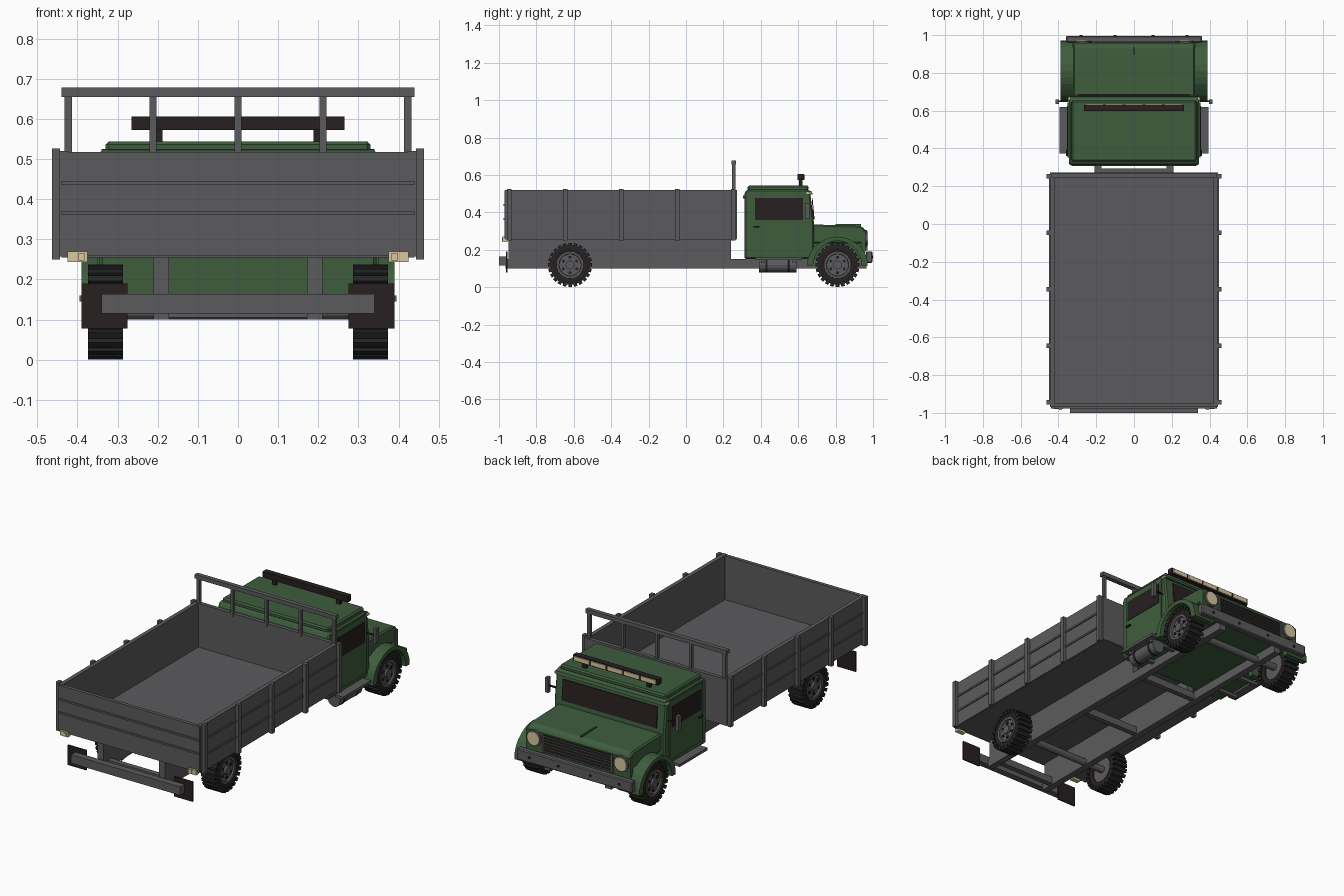
import bpy, bmesh, math
from mathutils import Matrix

if "Cube" in bpy.data.objects:
    bpy.data.objects.remove(bpy.data.objects["Cube"])

def mat(name, c):
    m = bpy.data.materials.new(name)
    m.diffuse_color = (*c, 1)
    m.use_nodes = True
    m.node_tree.nodes["Principled BSDF"].inputs["Base Color"].default_value = m.diffuse_color
    return m

GREEN = mat("body_green", (0.048, 0.108, 0.046))
GREY = mat("steel_grey", (0.105, 0.105, 0.11))
DARK = mat("dark_brown", (0.021, 0.014, 0.014))
TYRE = mat("tyre_black", (0.018, 0.018, 0.019))
CREAM = mat("lamp_cream", (0.68, 0.58, 0.35))

def finish(name, bm, m, bevel=0):
    bmesh.ops.recalc_face_normals(bm, faces=bm.faces)
    me = bpy.data.meshes.new(name)
    bm.to_mesh(me)
    bm.free()
    me.materials.append(m)
    ob = bpy.data.objects.new(name, me)
    bpy.context.collection.objects.link(ob)
    if bevel:
        b = ob.modifiers.new("bevel", 'BEVEL')
        b.width, b.segments = bevel, 1
    return ob

def add_box(bm, x0, x1, y0, y1, z0, z1, rot=None):
    mtx = Matrix.Translation(((x0+x1)/2, (y0+y1)/2, (z0+z1)/2)) @ \
        Matrix.Diagonal((abs(x1-x0), y1-y0, z1-z0, 1))
    bmesh.ops.create_cube(bm, size=1, matrix=(rot @ mtx) if rot else mtx)

def box(name, m, x0, x1, y0, y1, z0, z1, bevel=0):
    bm = bmesh.new()
    add_box(bm, x0, x1, y0, y1, z0, z1)
    return finish(name, bm, m, bevel)

def prism(name, m, pts, x0, x1, bevel=0):
    # (y, z) outline extruded along x
    bm = bmesh.new()
    a = [bm.verts.new((x0, y, z)) for y, z in pts]
    b = [bm.verts.new((x1, y, z)) for y, z in pts]
    n = len(pts)
    bm.faces.new(a)
    bm.faces.new(b)
    for i in range(n):
        bm.faces.new((a[i], a[(i+1) % n], b[(i+1) % n], b[i]))
    return finish(name, bm, m, bevel)

def cyl(name, m, axis, c, r, length, n=16):
    bm = bmesh.new()
    rot = Matrix.Rotation(math.pi/2, 4, {'X': 'Y', 'Y': 'X', 'Z': 'Z'}[axis])
    bmesh.ops.create_cone(bm, cap_ends=True, segments=n, radius1=r, radius2=r,
                          depth=length, matrix=Matrix.Translation(c) @ rot)
    return finish(name, bm, m)

def lathe(name, m, prof, c, s, n=24):
    # closed (offset, radius) profile spun around an x axis
    bm = bmesh.new()
    rings = [[bm.verts.new((c[0]+s*o, c[1]+r*math.cos(i*math.tau/n), c[2]+r*math.sin(i*math.tau/n)))
              for o, r in prof] for i in range(n)]
    k = len(prof)
    for i in range(n):
        p, q = rings[i], rings[(i+1) % n]
        for j in range(k):
            bm.faces.new((p[j], p[(j+1) % k], q[(j+1) % k], q[j]))
    return finish(name, bm, m)

# Wheels and axles
for tag, wy in (("rear", -0.62), ("front", 0.81)):
    cyl(tag + "_axle", GREY, 'X', (0, wy, 0.12), 0.02, 0.62, 12)
    for s in (1, -1):
        c = (s*0.33, wy, 0.119)
        lathe(tag + "_tyre", DARK, [(-.038, .07), (-.042, .09), (-.036, .107), (.036, .107),
                                    (.042, .09), (.038, .07)], c, s)
        bm = bmesh.new()
        for i in range(24):
            rot = Matrix.Translation(c) @ Matrix.Rotation(i*math.tau/24, 4, 'X')
            add_box(bm, -.044, .044, -.0095, .0095, .094, .118, rot)
        finish(tag + "_tread", bm, TYRE)
        cyl(tag + "_rim", GREY, 'X', c, 0.071, 0.062)
        lathe(tag + "_rim_lip", GREY, [(.03, .058), (.04, .06), (.04, .071), (.03, .073)], c, s)
        cyl(tag + "_hub", GREY, 'X', (s*0.362, wy, 0.119), 0.024, 0.024, 12)
        bm = bmesh.new()
        for i in range(6):
            rot = Matrix.Translation(c) @ Matrix.Rotation(i*math.tau/6, 4, 'X')
            add_box(bm, s*.03, s*.036, -.007, .007, .035, .048, rot)
        finish(tag + "_wheel_bolts", bm, DARK)

# Chassis, bumpers, mud flaps
for s in (1, -1):
    box("chassis_rail", GREY, s*.172, s*.21, -.965, .965, .10, .15)
    box("bed_subframe", GREY, s*.172, s*.21, -.95, .24, .15, .26)
    box("mud_flap", DARK, s*.275, s*.39, -.962, -.954, .078, .19)
    box("tail_lamp", CREAM, s*.375, s*.425, -.98, -.955, .243, .27)
    box("tail_lamp_inner", CREAM, s*.382, s*.398, -.984, -.98, .247, .266)
box("rear_bumper", GREY, -.34, .34, -1, -.962, .115, .163)
for y in (-.9, -.2, .28):
    box("chassis_cross_member", GREY, -.175, .175, y-.015, y+.015, .105, .145)
box("front_bumper", GREY, -.36, .36, .962, .996, .13, .192, .005)
for x in (-.28, -.1, .1, .28):
    cyl("bumper_bolt", DARK, 'Y', (x, .996, .161), .008, .008, 8)

# Cargo bed
box("bed_floor", GREY, -.44, .44, -.965, .27, .255, .27)
box("tailgate", GREY, -.44, .44, -.97, -.95, .26, .517)
box("bed_front_wall", GREY, -.44, .44, .25, .272, .26, .517)
for z in (.365, .44):
    box("tailgate_rib", GREY, -.44, .44, -.976, -.968, z-.005, z+.005)
for s in (1, -1):
    box("bed_side", GREY, s*.422, s*.445, -.968, .272, .257, .52)
    for z in (.345, .435):
        box("side_rib", GREY, s*.443, s*.451, -.945, .254, z-.005, z+.005)
    for y in (.252, -.047, -.346, -.645, -.944):
        box("bed_stake", GREY, s*.443, s*.464, y-.012, y+.012, .25, .526)

# Headboard rack
box("headboard_rail", GREY, -.44, .44, .243, .268, .655, .678)
for x in (-.423, -.212, 0, .212, .423):
    box("headboard_post", GREY, x-.009, x+.009, .247, .265, .5, .657)

# Cab
prism("cab", GREEN, [(.312, .15), (.312, .50), (.325, .523), (.655, .523), (.665, .50),
                     (.684, .345), (.684, .15)], -.345, .345, .008)
box("roof_cap", GREEN, -.33, .33, .33, .655, .515, .544, .008)
prism("roof_visor", GREEN, [(.64, .5), (.64, .525), (.672, .512), (.678, .495)], -.34, .34)
box("rear_cab_trim", GREEN, -.33, .33, .306, .314, .475, .49)
prism("windscreen", DARK, [(.68, .362), (.6725, .478), (.6765, .478), (.6875, .362)], -.295, .295)
for s in (1, -1):
    box("door", GREEN, s*.34, s*.351, .352, .642, .18, .508)
    box("door_window", DARK, s*.345, s*.354, .368, .626, .36, .476)
    box("door_handle", DARK, s*.345, s*.36, .36, .392, .32, .328)
    box("corner_lamp", CREAM, s*.325, s*.35, .645, .673, .498, .508)
    # Mirrors
    box("mirror", GREY, s*.398, s*.416, .636, .66, .365, .45)
    box("mirror_arm", DARK, s*.34, s*.405, .645, .653, .400, .408)
    # Step boards
    box("step_board", GREY, s*.345, s*.395, .372, .62, .145, .16)
    for y in (.41, .58):
        box("step_bracket", GREY, s*.2, s*.37, y-.01, y+.01, .13, .146)

# Fuel tank on the right side
cyl("fuel_tank", GREY, 'Y', (.325, .49, .118), .038, .2, 16)
for y in (.43, .55):
    cyl("tank_strap", DARK, 'Y', (.325, y, .118), .04, .012, 16)

# Bonnet and nose
box("engine_bay", GREEN, -.265, .265, .67, .945, .15, .26)
prism("bonnet", GREEN, [(.67, .235), (.67, .336), (.93, .328), (.958, .312), (.958, .235)],
      -.322, .322, .008)
box("bonnet_ridge", GREEN, -.004, .004, .80, .935, .325, .337)
box("nose_panel", GREEN, -.325, .325, .935, .96, .185, .30)
box("grille", DARK, -.215, .215, .955, .964, .198, .295)
for i in range(6):
    z = .205 + i*.0165
    box("grille_slat", GREY, -.21, .21, .962, .970, z-.003, z+.003)
for x in (-.215, .215):
    box("grille_side", GREY, x-.005, x+.005, .958, .97, .196, .297)

# Fenders and headlamps
for s in (1, -1):
    arc = [math.radians(-2 + i*184/14) for i in range(15)]
    outer = [(.81 + (.155 if abs(math.cos(a)) < .75 else .162)*math.cos(a),
              .12 + .15*math.sin(a)) for a in arc]
    inner = [(.81 + .128*math.cos(a), .12 + .128*math.sin(a)) for a in reversed(arc)]
    prism("fender", GREEN, outer + inner, s*.255, s*.39)
    cyl("headlamp_ring", GREY, 'Y', (s*.272, .955, .262), .045, .026, 20)
    cyl("headlamp", CREAM, 'Y', (s*.272, .962, .262), .037, .022, 20)

# Roof light bar
box("light_bar", DARK, -.265, .265, .597, .63, .572, .606)
for i in range(5):
    x = -.208 + i*.104
    box("light_bar_lens", CREAM, x-.047, x+.047, .628, .636, .577, .601)
for x in (-.2, .2):
    box("light_bar_post", DARK, x-.012, x+.012, .605, .622, .54, .575)
